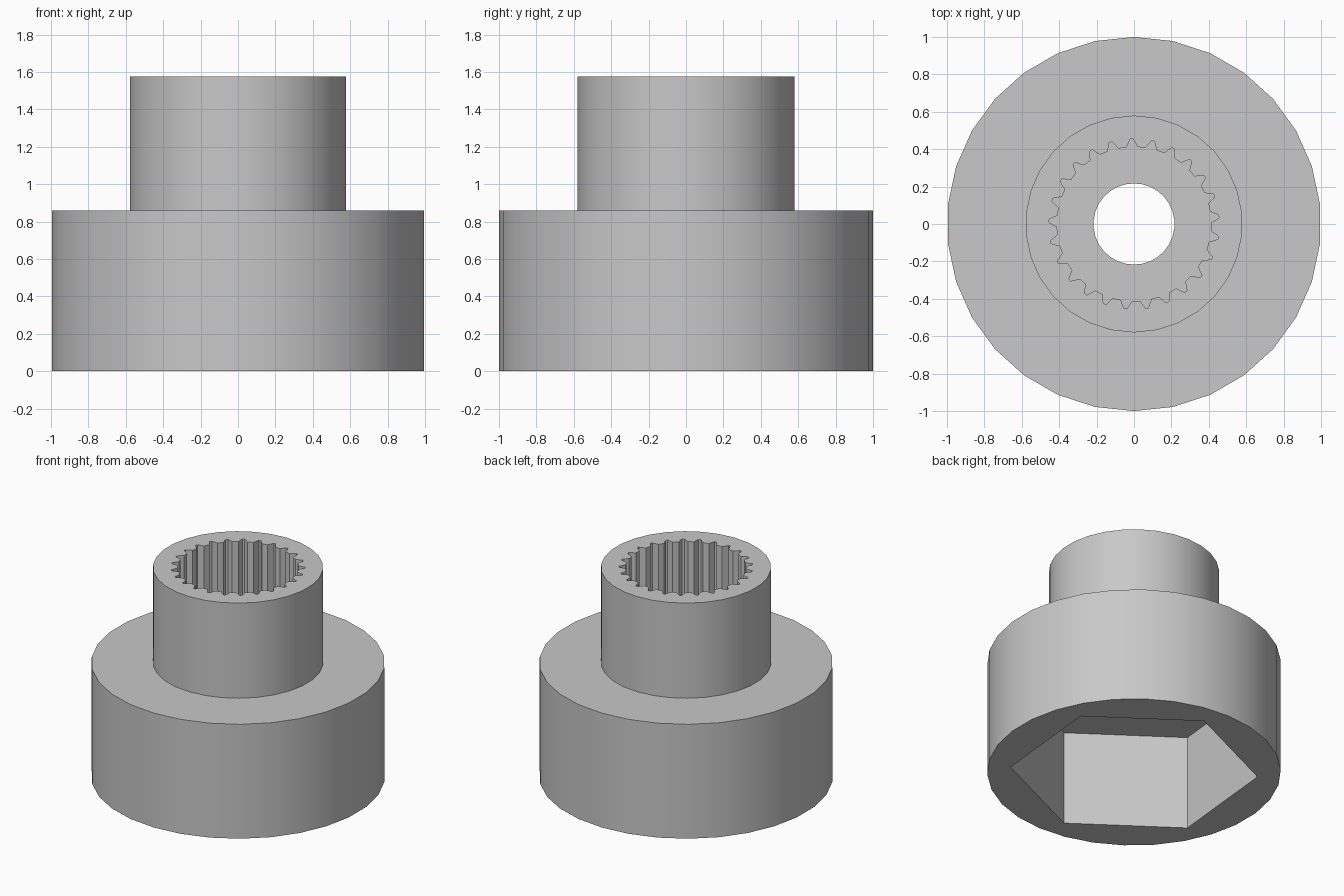
import bpy
import bmesh
from math import cos, sin, radians

cube = bpy.data.objects.get("Cube")
if cube:
    bpy.data.objects.remove(cube, do_unlink=True)

# Main dimensions
BASE_TOP, CAVITY_TOP, HUB_TOP = 0.86, 0.71, 1.575
BASE_R, HUB_R, BORE_R, HEX_R = 1.0, 0.58, 0.217, 0.843

steel = bpy.data.materials.new("steel grey")
steel.use_nodes = True
GREY = (0.58, 0.58, 0.58, 1)
steel.diffuse_color = GREY
steel.node_tree.nodes["Principled BSDF"].inputs["Base Color"].default_value = GREY


def polygon(radius, sides, start):
    """Regular outline, as (radius, angle) pairs."""
    return [(radius, start + 360 * i / sides) for i in range(sides)]


def spline_outline(teeth=25, start=5.1, tip=0.455, root=0.412):
    """Internal spline: a narrow groove and a wider land for every tooth."""
    points = []
    for i in range(teeth):
        a = start + 360 * i / teeth
        points += [(root, a - 4.2), (tip, a - 1), (tip, a + 1), (root, a + 4.2)]
    return points


def ring(bm, outline, z):
    """Closed loop of edges at height z."""
    verts = [bm.verts.new((r * cos(radians(a)), r * sin(radians(a)), z))
             for r, a in outline]
    edges = [bm.edges.new((verts[i - 1], verts[i])) for i in range(len(verts))]
    return verts, edges


def wall(bm, low, high, inward=False):
    a, b = low[0], high[0]
    for i in range(len(a)):
        quad = (a[i - 1], a[i], b[i], b[i - 1])
        bm.faces.new(quad[::-1] if inward else quad)


def plate(bm, outer, inner, up):
    """Flat face between two loops."""
    result = bmesh.ops.triangle_fill(bm, edges=outer[1] + inner[1],
                                     use_beauty=True, normal=(0, 0, up))
    for f in result["geom"]:
        if isinstance(f, bmesh.types.BMFace):
            f.normal_update()
            if f.normal.z * up < 0:
                f.normal_flip()


def finish(bm, name):
    mesh = bpy.data.meshes.new(name)
    bm.to_mesh(mesh)
    bm.free()
    mesh.materials.append(steel)
    obj = bpy.data.objects.new(name, mesh)
    bpy.context.collection.objects.link(obj)
    bpy.ops.object.select_all(action="DESELECT")
    obj.select_set(True)
    bpy.context.view_layer.objects.active = obj
    bpy.ops.object.shade_smooth_by_angle(angle=radians(30))


# Wide base with a hexagonal pocket below and a round bore through its roof
bm = bmesh.new()
disc, hexagon, bore = polygon(BASE_R, 30, 90), polygon(HEX_R, 6, 24.5), polygon(BORE_R, 30, 90)
disc_low, disc_high = ring(bm, disc, 0), ring(bm, disc, BASE_TOP)
hex_low, hex_high = ring(bm, hexagon, 0), ring(bm, hexagon, CAVITY_TOP)
bore_low, bore_high = ring(bm, bore, CAVITY_TOP), ring(bm, bore, BASE_TOP)
wall(bm, disc_low, disc_high)
wall(bm, hex_low, hex_high, inward=True)
wall(bm, bore_low, bore_high, inward=True)
plate(bm, disc_low, hex_low, -1)
plate(bm, hex_high, bore_low, -1)
plate(bm, disc_high, bore_high, 1)
finish(bm, "hex_socket_base")

# Upper hub with the internal spline, standing on the base
bm = bmesh.new()
collar, teeth = polygon(HUB_R, 30, 90), spline_outline()
collar_low, collar_high = ring(bm, collar, BASE_TOP), ring(bm, collar, HUB_TOP)
teeth_low, teeth_high = ring(bm, teeth, BASE_TOP), ring(bm, teeth, HUB_TOP)
wall(bm, collar_low, collar_high)
wall(bm, teeth_low, teeth_high, inward=True)
plate(bm, collar_high, teeth_high, 1)
finish(bm, "splined_hub")
